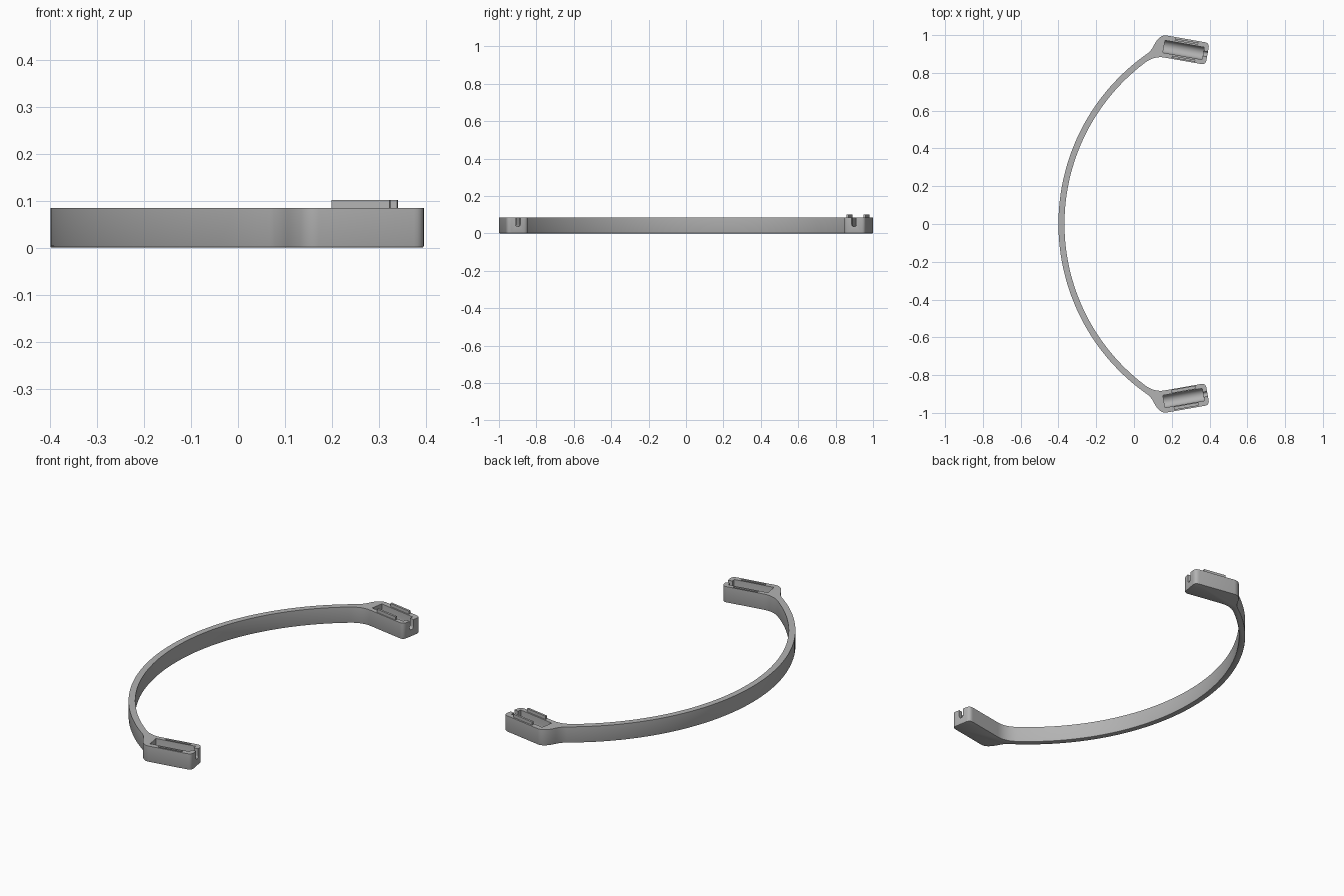
import bpy, bmesh
from math import sin, cos, pi, radians, asin
from mathutils import Vector

if "Cube" in bpy.data.objects:
    bpy.data.objects.remove(bpy.data.objects["Cube"])

grey = bpy.data.materials.new("plain grey")
grey.use_nodes = True
grey.diffuse_color = (0.45, 0.45, 0.45, 1)
grey.node_tree.nodes["Principled BSDF"].inputs["Base Color"].default_value = (0.45, 0.45, 0.45, 1)

HEIGHT = 0.085
TILT = radians(-10)
ARC_X, R_OUT, R_IN = 0.7, 1.1, 1.068


def prism(name, points, sweep, bevel=0):
    """Extrude a closed loop of points; optionally bevel the starting rim."""
    bm = bmesh.new()
    base = bm.faces.new([bm.verts.new(p) for p in points])
    rim = list(base.edges)
    new = bmesh.ops.extrude_face_region(bm, geom=[base], use_keep_orig=True)["geom"]
    bmesh.ops.translate(bm, vec=sweep, verts=[g for g in new if isinstance(g, bmesh.types.BMVert)])
    bmesh.ops.recalc_face_normals(bm, faces=bm.faces)
    if bevel:
        bmesh.ops.bevel(bm, geom=rim, offset=bevel, segments=2, profile=0.5, affect="EDGES")
    mesh = bpy.data.meshes.new(name)
    bm.to_mesh(mesh)
    bm.free()
    mesh.materials.append(grey)
    obj = bpy.data.objects.new(name, mesh)
    bpy.context.collection.objects.link(obj)
    return obj


def pad(u, v):
    """Point in the frame of the tilted end pad, u along it and v outward."""
    return Vector((0.27 + u * cos(TILT) - v * sin(TILT), 0.92 + u * sin(TILT) + v * cos(TILT)))


def bend(a, c, b, n=8):
    a, b, c = Vector(a), Vector(b), Vector(c)
    return [a * (1 - t) ** 2 + c * 2 * t * (1 - t) + b * t * t for t in (i / n for i in range(n + 1))]


def arc(radius, y_end, n=32):
    end = asin(y_end / radius)
    return [Vector((ARC_X - radius * cos(end * i / n), radius * sin(end * i / n))) for i in range(n + 1)]


def channel(name, side, u0, u1, half, bottom):
    """Round-bottomed trough running along the pad."""
    section = [(half, 0.12), (-half, 0.12)]
    section += [(-half * cos(pi * i / 16), bottom + half - half * sin(pi * i / 16)) for i in range(17)]
    pts = []
    for v, z in section:
        p = pad(u0, v)
        pts.append((p.x, side * p.y, z))
    d = pad(u1, 0) - pad(u0, 0)
    return prism(name, pts, (d.x, side * d.y, 0))


def bar(name, side, v, length, width, z0, z1):
    """Thin straight bar lying along the pad."""
    corners = [pad(a * length / 2, v + b * width / 2) for a, b in ((-1, -1), (1, -1), (1, 1), (-1, 1))]
    return prism(name, [(p.x, side * p.y, z0) for p in corners], (0, 0, z1 - z0))


# Half outline: outer arc, shoulder, rounded pad end, inner arc
END, OUT, INN, RND = 0.121, 0.06, -0.057, 0.025
half = arc(R_OUT, 0.9)
half += bend(half[-1], (0.09, 0.915), (0.105, 0.945))[1:]
half += bend(half[-1], (0.135, 1.004), pad(-0.11, OUT))[1:]
half += bend(pad(END - RND, OUT), pad(END, OUT), pad(END, OUT - RND), 6)
half += bend(pad(END, INN + RND), pad(END, INN), pad(END - RND, INN), 6)
inner = arc(R_IN, 0.85)
half += bend(pad(-0.1, INN), (0.104, 0.891), inner[-1])
half += inner[-2::-1]
outline = half + [Vector((p.x, -p.y)) for p in reversed(half[1:-1])]

# Band with both end pads
band = prism("curved_band", [(p.x, p.y, 0) for p in outline], (0, 0, HEIGHT), 0.004)

# Pockets and end slots in both pads, grooves in the right pad
cutters = []
for side in (1, -1):
    cutters.append(channel("pocket_cutter", side, -0.113, 0.098, 0.033, 0.016))
    cutters.append(channel("slot_cutter", side, 0.08, 0.15, 0.013, 0.036))
for v in (-0.045, 0.045):
    cutters.append(bar("groove_cutter", -1, v, 0.13, 0.012, HEIGHT - 0.017, 0.12))

bpy.context.view_layer.objects.active = band
for cutter in cutters:
    cutter.hide_render = True
    mod = band.modifiers.new("cut", "BOOLEAN")
    mod.operation = "DIFFERENCE"
    mod.solver = "EXACT"
    mod.object = cutter
    bpy.ops.object.modifier_apply(modifier=mod.name)
    bpy.data.objects.remove(cutter)

# Raised rails on the left pad
for label, v in (("inner_rail", -0.046), ("outer_rail", 0.046)):
    bar(label, 1, v, 0.126, 0.011, HEIGHT - 0.003, 0.102)

bpy.ops.object.select_all(action="DESELECT")
band.select_set(True)
bpy.ops.object.shade_smooth_by_angle(angle=radians(30))
